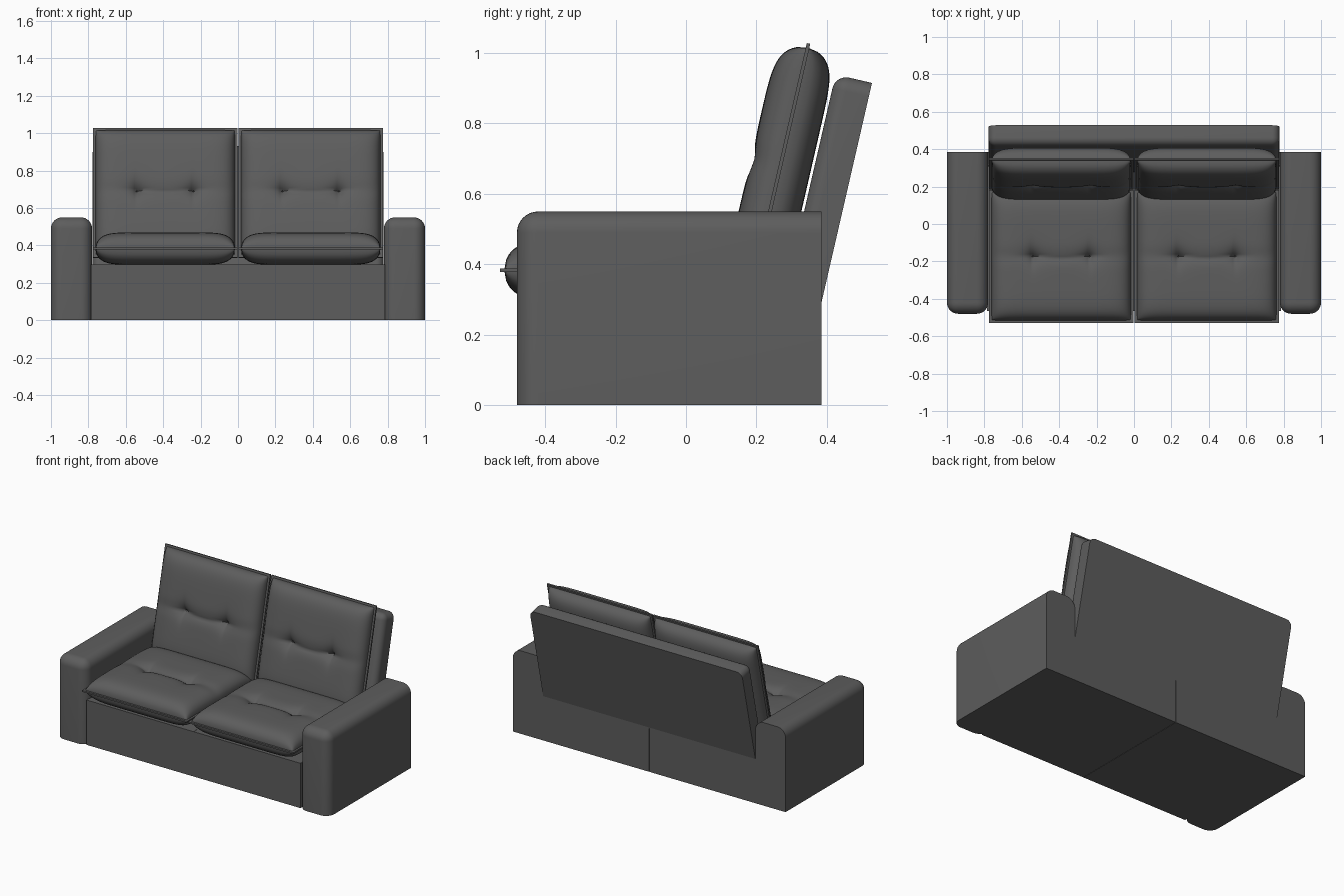
import bpy, bmesh, math
from mathutils import Matrix, Vector

if "Cube" in bpy.data.objects:
    bpy.data.objects.remove(bpy.data.objects["Cube"])

fabric = bpy.data.materials.new("charcoal fabric")
fabric.diffuse_color = (0.11, 0.11, 0.11, 1)
fabric.use_nodes = True
fabric.node_tree.nodes["Principled BSDF"].inputs["Base Color"].default_value = fabric.diffuse_color
TILT = math.atan(0.23)          # backward lean of the backrest


def finish(bm, name, angle=40):
    me = bpy.data.meshes.new(name)
    bmesh.ops.recalc_face_normals(bm, faces=bm.faces[:])
    bm.to_mesh(me)
    bm.free()
    me.materials.append(fabric)
    ob = bpy.data.objects.new(name, me)
    bpy.context.collection.objects.link(ob)
    bpy.ops.object.select_all(action='DESELECT')
    ob.select_set(True)
    bpy.context.view_layer.objects.active = ob
    bpy.ops.object.shade_smooth_by_angle(angle=math.radians(angle))
    return ob


def add_box(bm, lo, hi):
    lo, hi = Vector(lo), Vector(hi)
    size = hi - lo
    m = Matrix.Translation((lo + hi) / 2) @ Matrix.Diagonal((*size, 1))
    return bmesh.ops.create_cube(bm, size=1, matrix=m)["verts"]


def padded_box(lo, hi, radius):
    """Box rounded everywhere except around its back and bottom faces."""
    bm = bmesh.new()
    add_box(bm, lo, hi)
    edges = [e for e in bm.edges
             if not all(abs(v.co.y - hi[1]) < 1e-4 for v in e.verts)
             and not all(abs(v.co.z - lo[2]) < 1e-4 for v in e.verts)]
    bmesh.ops.bevel(bm, geom=edges, offset=radius, segments=8, profile=0.5,
                    affect='EDGES', clamp_overlap=True)
    return bm


# Cushion: tufted pillow with a flat welt around its mid plane
HX, HY, HZ = 0.385, 0.355, 0.087
WELT = 0.012


def tuft_dent(x, y):
    d = 0.006 * math.exp(-(y / 0.04) ** 2)
    if abs(x) < 0.155:                                   # fold between buttons
        d += 0.012 * math.exp(-abs(y + 0.012 * math.cos(x * 10)) / 0.018)
    for bx in (-0.155, 0.155):
        dx, dy = abs(x - bx), abs(y)
        d += 0.028 * math.exp(-math.hypot(dx, dy) / 0.035)
        d += 0.012 * math.exp(-dx / 0.012 - (dy / 0.07) ** 2)
        d += 0.008 * math.exp(-dy / 0.012 - (dx / 0.07) ** 2)
    return d


def cushion(name, matrix):
    bm = bmesh.new()
    n = 72
    ts = [-1 + 2 * i / n for i in range(n + 1)]
    us = [0.55 * t + 0.45 * math.sin(t * math.pi / 2) for t in ts]
    for side in (1, -1):
        rows = []
        for v in us:
            row = []
            for u in us:
                x, y = u * (HX - WELT), v * (HY - WELT)
                f = math.sqrt(max(0, 1 - abs(u) ** 8) * max(0, 1 - abs(v) ** 8))
                z = HZ * f
                if side > 0:
                    z -= tuft_dent(x, y) * f
                row.append(bm.verts.new((x, y, side * z)))
            rows.append(row)
        for a, b in zip(rows, rows[1:]):
            for i in range(n):
                q = (a[i], a[i + 1], b[i + 1], b[i])
                bm.faces.new(q if side > 0 else q[::-1])
    bmesh.ops.remove_doubles(bm, verts=bm.verts[:], dist=1e-5)
    add_box(bm, (-HX, -HY, -0.005), (HX, HY, 0.005))
    bm.transform(matrix)
    return finish(bm, name, 60)


back_mid = Vector((0, 0.348 - HY * math.sin(TILT), 1.027 - HY * math.cos(TILT)))
for s, side in ((-1, "left"), (1, "right")):
    # armrest
    x0, x1 = sorted((s * 0.78, s * 1.0))
    finish(padded_box((x0, -0.48, 0), (x1, 0.385, 0.55), 0.06), side + "_armrest")

    # base half, with a fine seam in the middle
    bm = bmesh.new()
    x0, x1 = sorted((s * 0.001, s * 0.785))
    add_box(bm, (x0, -0.466, 0), (x1, 0.385, 0.297))
    finish(bm, side + "_base")

    # seat and back cushions
    cx = s * 0.389
    cushion(side + "_seat_cushion", Matrix.Translation((cx, -0.173, 0.383)))
    cushion(side + "_back_cushion",
            Matrix.Translation(back_mid + Vector((cx, 0, 0)))
            @ Matrix.Rotation(math.pi / 2 - TILT, 4, 'X'))

# Leaning back panel, built upright then tilted about its rear top edge
bm = padded_box((-0.778, -0.106, -0.67), (0.778, 0, 0), 0.04)
bm.transform(Matrix.Translation((0, 0.528, 0.915)) @ Matrix.Rotation(-TILT, 4, 'X'))
finish(bm, "back_panel")
